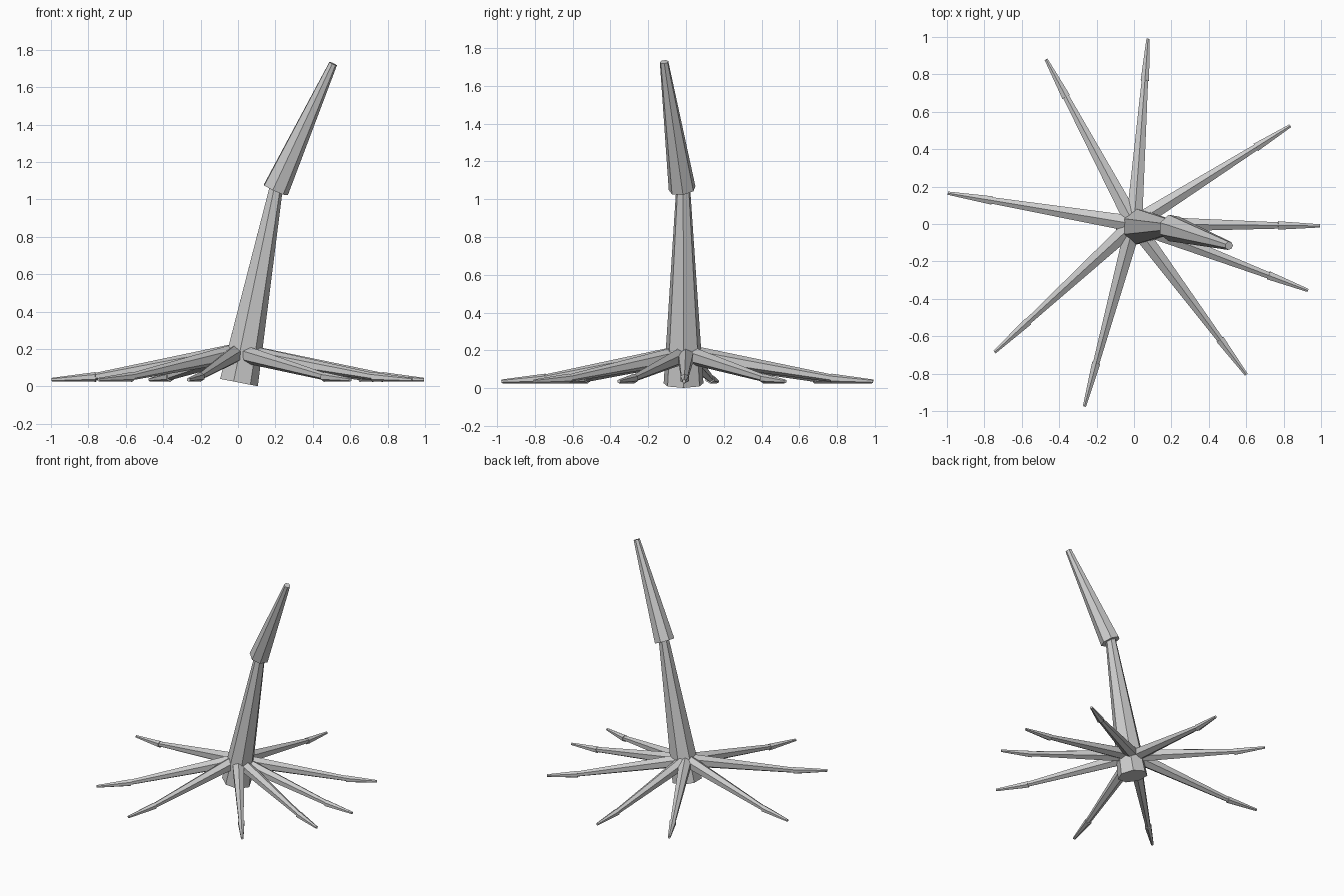
import bpy, bmesh
from math import cos, sin, pi
from mathutils import Vector

if "Cube" in bpy.data.objects:
    bpy.data.objects.remove(bpy.data.objects["Cube"])


def tapered(name, start, end, r0, r1, sides, ref, phase=0.0):
    """Flat-shaded capped cone frustum between two points; ref sets the roll."""
    a, b, ref = Vector(start), Vector(end), Vector(ref)
    axis = (b - a).normalized()
    u = (ref - axis * ref.dot(axis)).normalized()
    v = axis.cross(u)
    bm = bmesh.new()
    rings = []
    for centre, r in ((a, r0), (b, r1)):
        rings.append([bm.verts.new(centre + r * (u * cos(phase + 2 * pi * i / sides)
                                                 + v * sin(phase + 2 * pi * i / sides)))
                      for i in range(sides)])
    for i in range(sides):
        j = (i + 1) % sides
        bm.faces.new((rings[0][i], rings[0][j], rings[1][j], rings[1][i]))
    bm.faces.new(rings[0][::-1])
    bm.faces.new(rings[1])
    mesh = bpy.data.meshes.new(name)
    bm.to_mesh(mesh)
    bm.free()
    obj = bpy.data.objects.new(name, mesh)
    bpy.context.collection.objects.link(obj)
    return obj


# Leaning central stalk in two overlapping segments
tapered("lower_stalk", (0, -0.013, 0.022), (0.204, -0.015, 1.07), 0.108, 0.037, 7, (1, 0, 0))
tapered("upper_stalk", (0.2, -0.02, 1.052), (0.508, -0.116, 1.726), 0.073, 0.023, 7, (1, 0, 0))

# Drooping spokes: inner segment plus a flatter tip
tips = [(0.995, -0.01), (0.835, 0.525), (0.075, 0.99), (-0.47, 0.88), (-0.995, 0.165),
        (-0.745, -0.685), (-0.265, -0.975), (0.6, -0.805), (0.93, -0.355)]
for n, (x, y) in enumerate(tips, 1):
    d = Vector((x, y, 0)).normalized()
    length = Vector((x, y)).length
    joint = d * 0.79 + Vector((0, 0, 0.05))
    tapered(f"spoke_{n}", (0, 0, 0.182), joint, 0.05, 0.019, 6, (0, 0, 1))
    tapered(f"spoke_tip_{n}", d * 0.77 + Vector((0, 0, 0.051)),
            d * length + Vector((0, 0, 0.036)), 0.026, 0.01, 6, (0, 0, 1))
